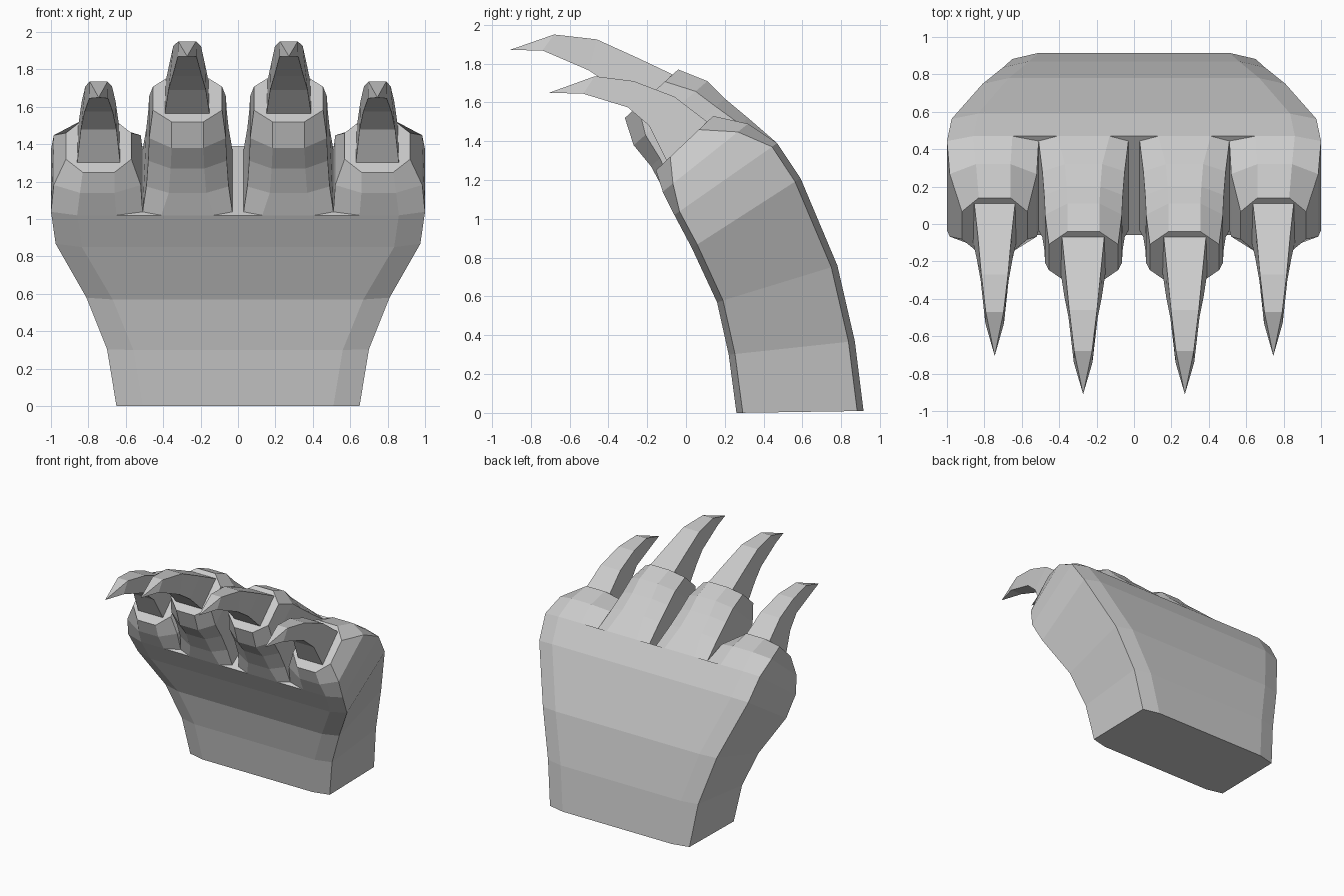
import bpy, bmesh
from mathutils import Vector

if "Cube" in bpy.data.objects:
    bpy.data.objects.remove(bpy.data.objects["Cube"])


def ring(front, back, x0, x1, c, d):
    """Chamfered-box section between a front and a back (y, z) point."""
    f, b = Vector(front), Vector(back)
    spots = [(x0 + c, 0), (x1 - c, 0), (x1, d), (x1, 1 - d),
             (x1 - c, 1), (x0 + c, 1), (x0, 1 - d), (x0, d)]
    return [(x, *f.lerp(b, t)) for x, t in spots]


def loft(name, rings, tip=None, sign=1):
    """Skin a list of matching rings, optionally closing on a point."""
    bm = bmesh.new()
    rows = [[bm.verts.new((sign * x, y, z)) for x, y, z in r] for r in rings]
    n = len(rows[0])
    for a, b in zip(rows, rows[1:]):
        for i in range(n):
            j = (i + 1) % n
            bm.faces.new((a[i], a[j], b[j], b[i]))
    bm.faces.new(rows[0])
    if tip:
        p = bm.verts.new((sign * tip[0], tip[1], tip[2]))
        for i in range(n):
            bm.faces.new((rows[-1][i], rows[-1][(i + 1) % n], p))
    else:
        bm.faces.new(rows[-1])
    bmesh.ops.recalc_face_normals(bm, faces=bm.faces)
    mesh = bpy.data.meshes.new(name)
    bm.to_mesh(mesh)
    bm.free()
    ob = bpy.data.objects.new(name, mesh)
    bpy.context.collection.objects.link(ob)


# Palm: curved loft from wrist to the fork of the toes
palm = [((0.26, 0), (0.915, 0.01), 0.65),
        ((0.22, 0.30), (0.87, 0.37), 0.70),
        ((0.16, 0.57), (0.78, 0.76), 0.81),
        ((0.03, 0.85), (0.59, 1.21), 0.975),
        ((-0.06, 1.02), (0.47, 1.39), 1.0)]
loft("palm", [ring(f, b, -w, w, 0.14, 0.05) for f, b, w in palm])

# Toes: front point, back point, inner x, outer x, chamfer width, chamfer depth
inner_toe = [((-0.06, 1.02), (0.47, 1.39), 0.03, 0.51, 0.10, 0.05),
             ((-0.11, 1.14), (0.32, 1.52), 0.05, 0.49, 0.12, 0.09),
             ((-0.18, 1.27), (0.20, 1.62), 0.06, 0.48, 0.12, 0.12),
             ((-0.27, 1.38), (0.11, 1.71), 0.065, 0.475, 0.12, 0.16),
             ((-0.315, 1.52), (-0.04, 1.77), 0.085, 0.455, 0.10, 0.25)]
outer_toe = [((-0.06, 1.02), (0.47, 1.39), 0.51, 1.0, 0.14, 0.05),
             ((-0.12, 1.14), (0.32, 1.49), 0.52, 0.985, 0.14, 0.12),
             ((-0.155, 1.25), (0.14, 1.53), 0.57, 0.92, 0.09, 0.25)]

# Claws: bottom point, top point, half width
inner_claw = [((-0.26, 1.56), (-0.06, 1.74), 0.12),
              ((-0.39, 1.69), (-0.25, 1.83), 0.10),
              ((-0.50, 1.765), (-0.46, 1.925), 0.078),
              ((-0.74, 1.868), (-0.68, 1.95), 0.05)]
outer_claw = [((-0.10, 1.30), (0.11, 1.50), 0.115),
              ((-0.19, 1.48), (-0.06, 1.63), 0.095),
              ((-0.30, 1.575), (-0.27, 1.71), 0.075),
              ((-0.53, 1.645), (-0.47, 1.735), 0.05)]


def claw_rings(sections, cx):
    return [[(cx - w, *lo), (cx + w, *lo), (cx + w * 0.95, *hi), (cx - w * 0.95, *hi)]
            for lo, hi, w in sections]


# Both halves
for side, s in (("right", 1), ("left", -1)):
    loft(f"inner_toe_{side}", [ring(*r) for r in inner_toe], sign=s)
    loft(f"outer_toe_{side}", [ring(*r) for r in outer_toe], sign=s)
    loft(f"inner_claw_{side}", claw_rings(inner_claw, 0.272), (0.272, -0.91, 1.87), s)
    loft(f"outer_claw_{side}", claw_rings(outer_claw, 0.745), (0.745, -0.705, 1.65), s)
